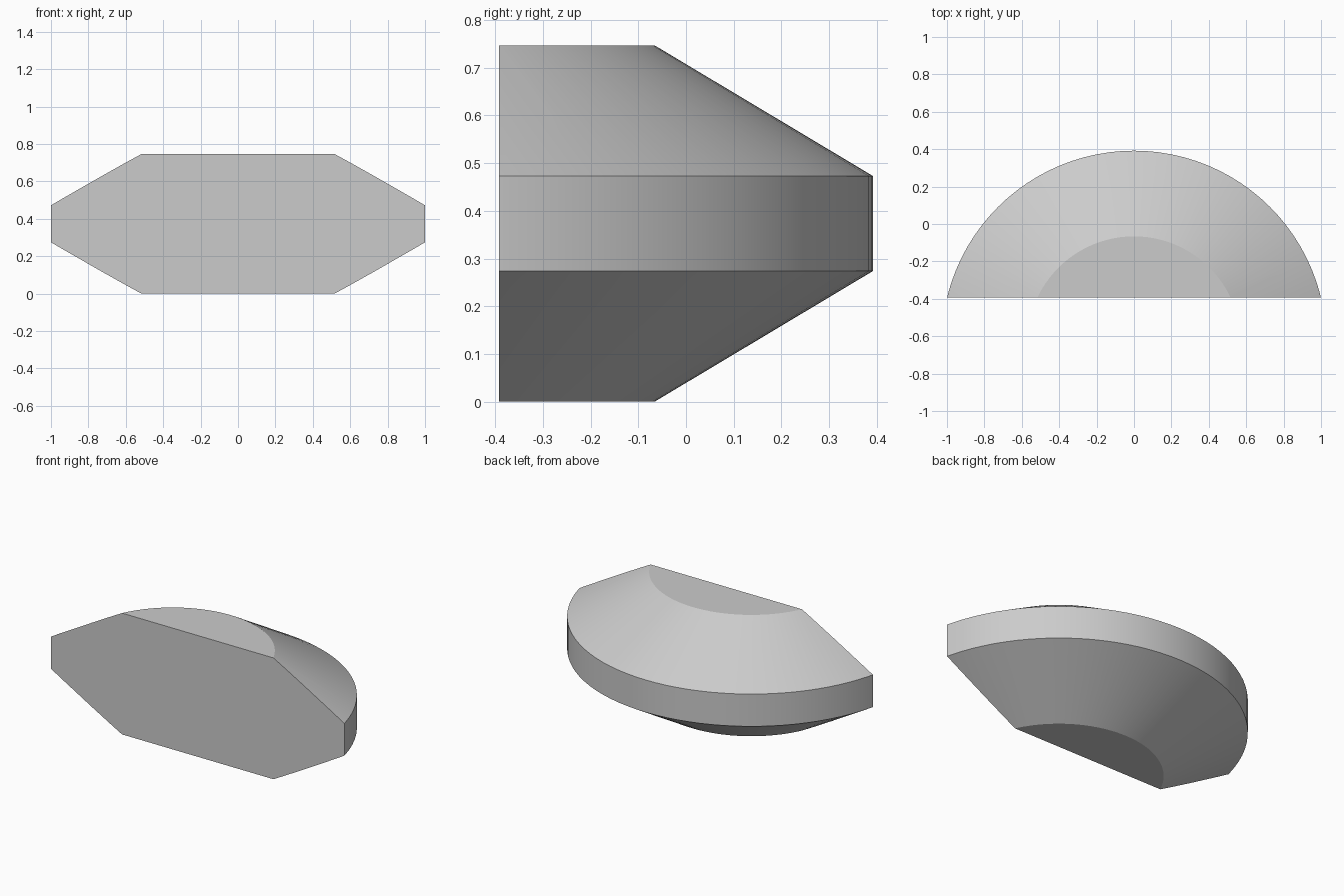
import bpy
import bmesh
from math import radians
from mathutils import Matrix, Vector

cube = bpy.data.objects.get("Cube")
if cube:
    bpy.data.objects.remove(cube, do_unlink=True)

# Plain grey material
GREY = (0.6, 0.6, 0.6, 1.0)
grey = bpy.data.materials.new("plain_grey")
grey.use_nodes = True
grey.diffuse_color = GREY
grey.node_tree.nodes["Principled BSDF"].inputs["Base Color"].default_value = GREY

# Half outline of the turned body: radius and height
AXIS_Y, CUT_Y = -0.637, -0.392
PROFILE = [(0, 0), (0.571, 0), (1.029, 0.274), (1.029, 0.473), (0.571, 0.747), (0, 0.747)]

# Turn the outline about an axis in front of the body
bm = bmesh.new()
points = [bm.verts.new((r, AXIS_Y, z)) for r, z in PROFILE]
edges = [bm.edges.new(pair) for pair in zip(points, points[1:])]
bmesh.ops.spin(bm, geom=points + edges, cent=(0, AXIS_Y, 0), axis=(0, 0, 1),
               angle=radians(360), steps=96, use_merge=True)
bmesh.ops.remove_doubles(bm, verts=bm.verts, dist=0.0001)

# Slice off the front and close it with one flat face
cut = bmesh.ops.bisect_plane(bm, geom=bm.verts[:] + bm.edges[:] + bm.faces[:],
                             plane_co=(0, CUT_Y, 0), plane_no=(0, -1, 0), clear_outer=True)
rim = [e for e in cut["geom_cut"] if isinstance(e, bmesh.types.BMEdge)]
bmesh.ops.holes_fill(bm, edges=rim, sides=0)
bmesh.ops.dissolve_limit(bm, angle_limit=radians(0.5), verts=bm.verts, edges=bm.edges)
bmesh.ops.recalc_face_normals(bm, faces=bm.faces)

mesh = bpy.data.meshes.new("bevelled_disc_segment")
bm.to_mesh(mesh)
bm.free()
mesh.materials.append(grey)
body = bpy.data.objects.new("bevelled_disc_segment", mesh)
bpy.context.collection.objects.link(body)

# Smooth the curved walls and keep the rims sharp
bpy.ops.object.select_all(action="DESELECT")
body.select_set(True)
bpy.context.view_layer.objects.active = body
bpy.ops.object.shade_smooth_by_angle(angle=radians(20))
